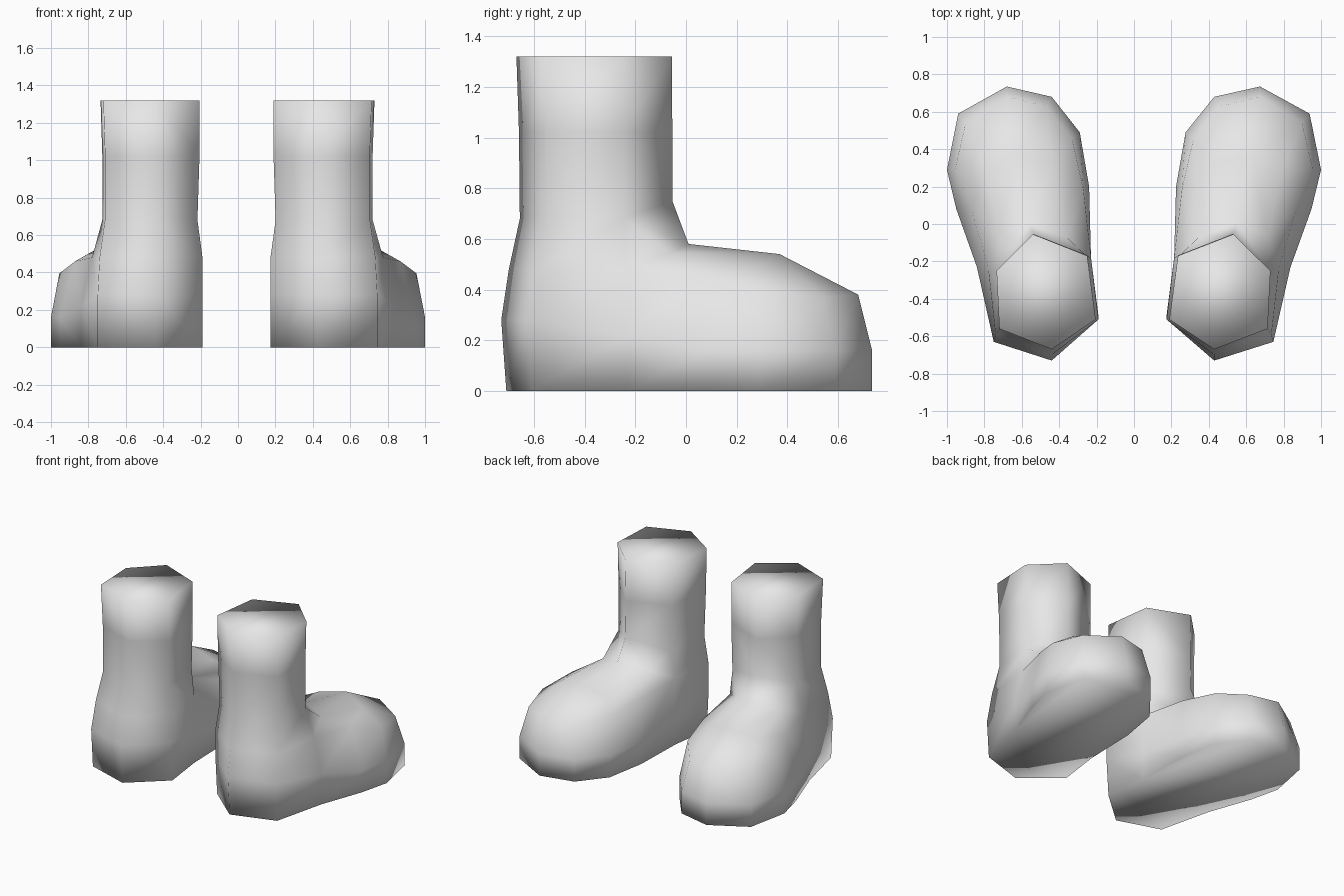
import bpy, bmesh

if "Cube" in bpy.data.objects:
    bpy.data.objects.remove(bpy.data.objects["Cube"])

wool = bpy.data.materials.new("light_grey")
wool.diffuse_color = (0.8, 0.8, 0.8, 1)
wool.use_nodes = True
wool.node_tree.nodes["Principled BSDF"].inputs["Base Color"].default_value = wool.diffuse_color

# Foot outline at its widest, from the heel round the outer side to the toe and back
OUTLINE = [(-.44, -.73), (-.75, -.63), (-.84, -.23), (-.95, .08), (-1.0, .29), (-.94, .59),
           (-.68, .735), (-.44, .68), (-.29, .49), (-.24, .20), (-.23, -.18), (-.19, -.51)]
# Shoulder where the sides of the foot turn into the top
SHOULDER = [(-.44, -.70, .48), (-.74, -.59, .48), (-.78, -.23, .48), (-.87, .08, .46),
            (-.955, .30, .395), (-.90, .54, .37), (-.68, .68, .38), (-.47, .63, .38),
            (-.33, .45, .42), (-.27, .18, .46), (-.23, -.18, .49), (-.19, -.51, .48)]
# Leg section: heel, outer heel, outer front, instep, inner front, inner heel
LEG = [(-.44, -.67), (-.72, -.56), (-.735, -.25), (-.54, -.055), (-.25, -.17), (-.205, -.51)]
# Top of the foot: ankle row and toe row, each outer, middle, inner
ANKLE = [(-.72, -.06, .545), (-.56, .01, .58), (-.36, -.07, .55)]
VAMP = [(-.80, .30, .50), (-.63, .37, .54), (-.44, .33, .505)]


def band(bm, a, b):
    for i in range(len(a)):
        j = (i + 1) % len(a)
        bm.faces.new((a[i], a[j], b[j], b[i]))


def make_boot(name, place):
    bm = bmesh.new()

    def ring(points):
        return [bm.verts.new((place(x), y, z)) for x, y, z in points]

    # Sole and foot sides
    sole = ring([(x, y + (.02 if y < -.5 else 0), 0) for x, y in OUTLINE])
    wide = ring([(x, y, .28 if y < -.5 else .22 if y < 0 else .16) for x, y in OUTLINE])
    q = ring(SHOULDER)
    bm.faces.new(sole)
    band(bm, sole, wide)
    band(bm, wide, q)

    # Leg tube with closed top
    low = ring([(x * .96 - .02, y * .98, .75 if i == 3 else .68) for i, (x, y) in enumerate(LEG)])
    mid = ring([(x * .98 - .005, y * .985, 1.02) for x, y in LEG])
    top = ring([(x, y, 1.32) for x, y in LEG])
    band(bm, low, mid)
    band(bm, mid, top)
    bm.faces.new(top)

    # Heel joins the leg to the foot
    heel = [q[10], q[11], q[0], q[1], q[2]]
    shin = [low[4], low[5], low[0], low[1], low[2]]
    for i in range(4):
        bm.faces.new((heel[i], heel[i + 1], shin[i + 1], shin[i]))

    # Instep and top of the foot
    a, v = ring(ANKLE), ring(VAMP)
    for i in range(2):
        bm.faces.new((low[2 + i], low[3 + i], a[i + 1], a[i]))
        bm.faces.new((a[i], a[i + 1], v[i + 1], v[i]))
    for face in [(q[2], low[2], a[0]), (q[2], a[0], q[3]), (q[3], a[0], v[0], q[4]),
                 (q[4], v[0], q[5]), (q[5], v[0], v[1], q[6]), (q[6], v[1], q[7]),
                 (q[7], v[1], v[2], q[8]), (q[8], v[2], a[2], q[9]),
                 (q[9], a[2], q[10]), (q[10], a[2], low[4])]:
        bm.faces.new(face)

    bmesh.ops.recalc_face_normals(bm, faces=bm.faces)
    for f in bm.faces:
        f.smooth = True
    mesh = bpy.data.meshes.new(name)
    bm.to_mesh(mesh)
    bm.free()
    mesh.materials.append(wool)
    bpy.context.collection.objects.link(bpy.data.objects.new(name, mesh))


# The right boot mirrors the left one and is slightly wider
make_boot("left_boot", lambda x: x)
make_boot("right_boot", lambda x: 1 - (1 + x) * 1.02)
